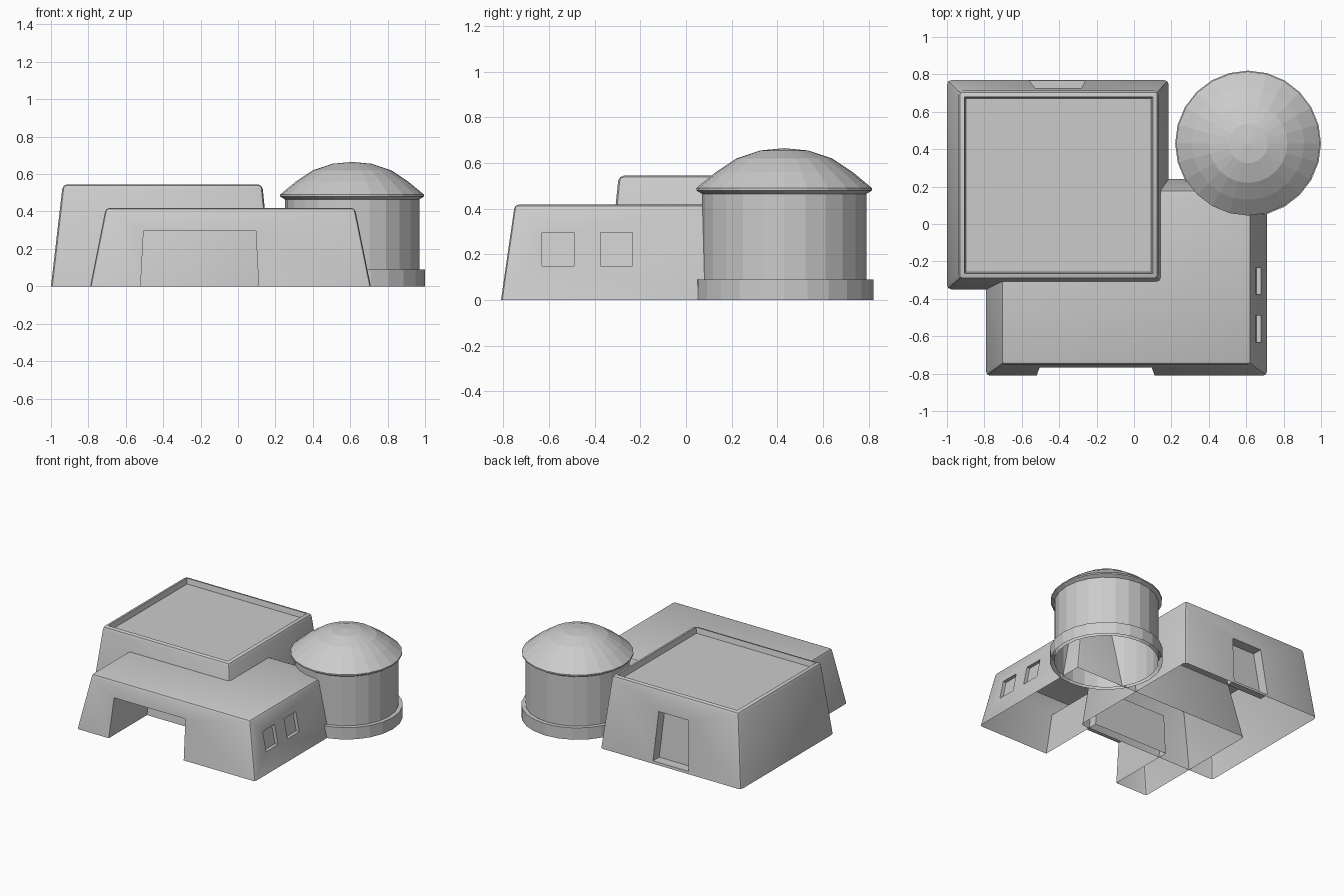
import bpy, bmesh, math
from mathutils import Vector

cube = bpy.data.objects.get("Cube")
if cube:
    bpy.data.objects.remove(cube, do_unlink=True)

plaster = bpy.data.materials.new("pale grey plaster")
plaster.use_nodes = True
plaster.diffuse_color = (0.6, 0.6, 0.6, 1)
plaster.node_tree.nodes["Principled BSDF"].inputs["Base Color"].default_value = (0.6, 0.6, 0.6, 1)


def make_object(name, bm):
    bmesh.ops.recalc_face_normals(bm, faces=bm.faces)
    mesh = bpy.data.meshes.new(name)
    bm.to_mesh(mesh)
    bm.free()
    mesh.materials.append(plaster)
    obj = bpy.data.objects.new(name, mesh)
    bpy.context.collection.objects.link(obj)
    return obj


def loft(loop_a, loop_b):
    """Closed solid between two loops of corners."""
    bm = bmesh.new()
    a = [bm.verts.new(p) for p in loop_a]
    b = [bm.verts.new(p) for p in loop_b]
    bm.faces.new(a)
    bm.faces.new(b)
    n = len(a)
    for i in range(n):
        j = (i + 1) % n
        bm.faces.new((a[i], a[j], b[j], b[i]))
    bmesh.ops.recalc_face_normals(bm, faces=bm.faces)
    return bm


def rect(x0, x1, y0, y1, z):
    return [(x0, y0, z), (x1, y0, z), (x1, y1, z), (x0, y1, z)]


def tapered_block(base, top, height, bevel):
    bm = loft(rect(*base, 0), rect(*top, height))
    edges = [e for e in bm.edges if max(v.co.z for v in e.verts) > 0.01]
    bmesh.ops.bevel(bm, geom=edges, offset=bevel, segments=2, profile=0.5, affect='EDGES')
    return bm


def carve(obj, cutters):
    """Cut the openings, then leave the underside open."""
    for cutter in cutters:
        mod = obj.modifiers.new("opening", 'BOOLEAN')
        mod.operation = 'DIFFERENCE'
        mod.solver = 'EXACT'
        mod.object = cutter
    bpy.context.view_layer.update()
    deps = bpy.context.evaluated_depsgraph_get()
    mesh = bpy.data.meshes.new_from_object(obj.evaluated_get(deps))
    obj.modifiers.clear()
    obj.data = mesh
    for cutter in cutters:
        bpy.data.objects.remove(cutter, do_unlink=True)
    bm = bmesh.new()
    bm.from_mesh(mesh)
    floor = [f for f in bm.faces if all(abs(v.co.z) < 0.001 for v in f.verts)]
    bmesh.ops.delete(bm, geom=floor, context='FACES')
    bm.to_mesh(mesh)
    bm.free()


def smooth(obj):
    bpy.ops.object.select_all(action='DESELECT')
    obj.select_set(True)
    bpy.context.view_layer.objects.active = obj
    bpy.ops.object.shade_smooth_by_angle(angle=math.radians(35))


# Front hall with a wide entrance bay and two side windows
hall = make_object("front_hall", tapered_block(
    (-0.79, 0.71, -0.81, 0.24), (-0.707, 0.625, -0.75, 0.18), 0.418, 0.018))
bay = make_object("entrance_cutter", loft(
    rect(-0.523, 0.113, -1, -0.28, -0.05), rect(-0.505, 0.095, -1, -0.28, 0.295)))


def wall_x(z):
    return 0.71 - 0.085 * z / 0.418


def window_loop(y, offset):
    low, high, half = 0.15, 0.295, 0.07
    return [(wall_x(z) + offset, y + s * half, z)
            for s, z in ((-1, low), (1, low), (1, high), (-1, high))]


windows = [make_object("window_cutter", loft(window_loop(y, -0.025), window_loop(y, 0.1)))
           for y in (-0.56, -0.305)]
carve(hall, [bay] + windows)
smooth(hall)

# Taller rear block with a sunken roof and a back door
bm = tapered_block((-1, 0.185, -0.35, 0.77), (-0.937, 0.13, -0.295, 0.71), 0.545, 0.024)
roof = max(bm.faces, key=lambda f: f.calc_center_median().z)
bmesh.ops.inset_region(bm, faces=[roof], thickness=0.008)
bmesh.ops.inset_region(bm, faces=[roof], thickness=0.012)
for v in roof.verts:
    v.co.z -= 0.04
rear = make_object("rear_block", bm)


def door_loop(depth):
    return [(x, 0.77 - 0.06 * z / 0.545 + depth, z)
            for x, z in ((-0.56, 0.02), (-0.26, 0.02), (-0.28, 0.385), (-0.53, 0.385))]


door = make_object("door_cutter", loft(door_loop(-0.075), door_loop(0.1)))
carve(rear, [door])
smooth(rear)


def lathe(name, profile, sides=24):
    """Faceted round shell around the tower axis."""
    bm = bmesh.new()
    verts = [bm.verts.new((r, 0, z)) for r, z in profile]
    edges = [bm.edges.new(pair) for pair in zip(verts, verts[1:])]
    bmesh.ops.spin(bm, geom=verts + edges, cent=(0, 0, 0), axis=(0, 0, 1),
                   angle=math.tau, steps=sides, use_duplicate=False)
    bmesh.ops.remove_doubles(bm, verts=bm.verts, dist=0.0005)
    obj = make_object(name, bm)
    obj.location = Vector((0.61, 0.43, 0))
    return obj


# Round tower with a plinth and an overhanging dome
lathe("tower_plinth", [(0.39, 0), (0.39, 0.09), (0.36, 0.09)])
lathe("tower_wall", [(0.36, 0), (0.36, 0.475)])
lathe("tower_dome", [(0.36, 0.465), (0.385, 0.48), (0.385, 0.49), (0.30, 0.56),
                     (0.21, 0.62), (0.105, 0.655), (0, 0.665)])
